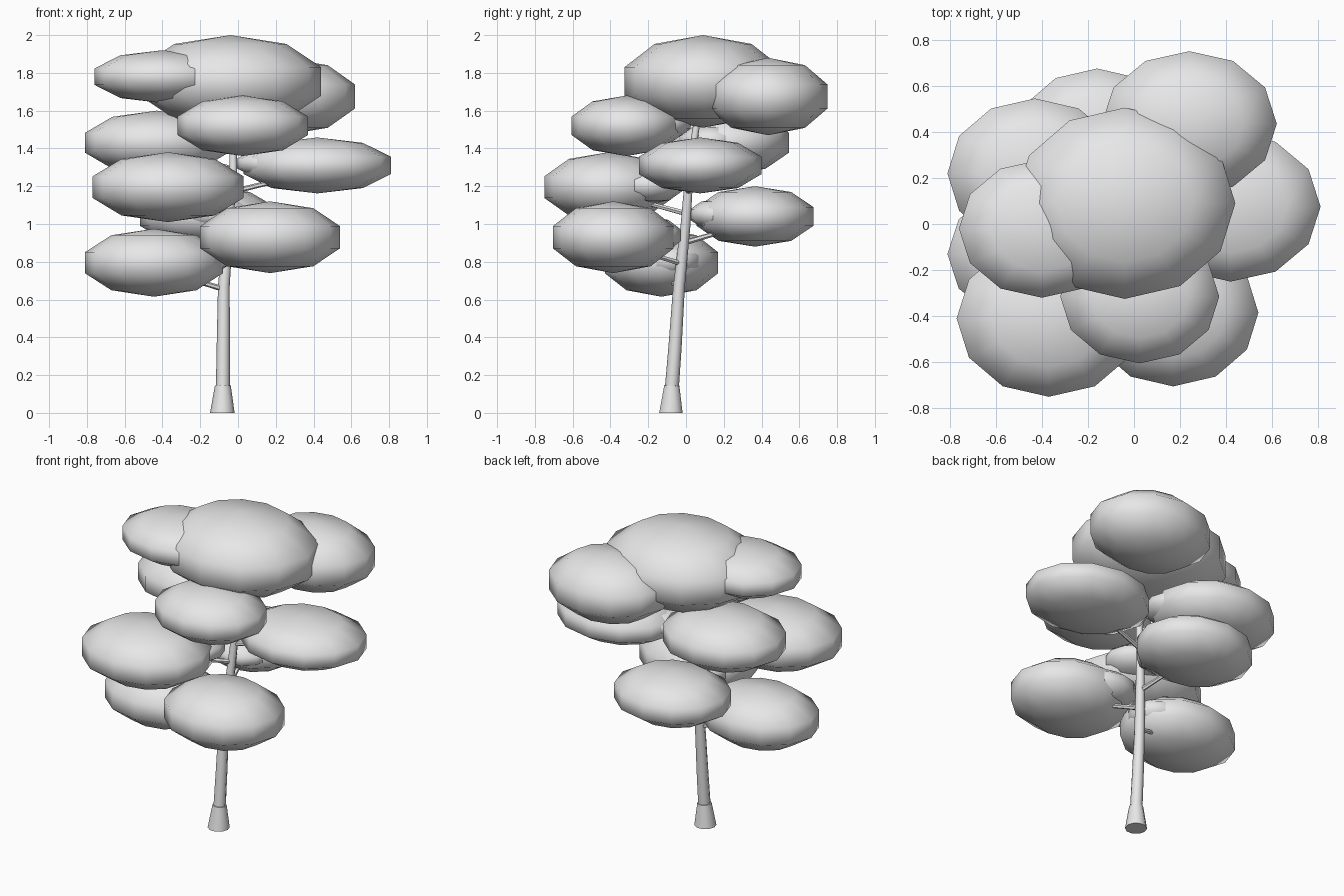
import bpy, bmesh, math
from mathutils import Vector

if "Cube" in bpy.data.objects:
    bpy.data.objects.remove(bpy.data.objects["Cube"])

grey = bpy.data.materials.new("light grey")
grey.diffuse_color = (0.8, 0.8, 0.8, 1)
grey.use_nodes = True
grey.node_tree.nodes["Principled BSDF"].inputs["Base Color"].default_value = grey.diffuse_color


def tube(name, points, radii, sides=8):
    """Capped tube with one ring at each path point."""
    pts = [Vector(p) for p in points]
    bm = bmesh.new()
    rings = []
    for i, (p, r) in enumerate(zip(pts, radii)):
        way = (pts[min(i + 1, len(pts) - 1)] - pts[max(i - 1, 0)]).normalized()
        if i == 0 and p.z == 0:
            way = Vector((0, 0, 1))
        side = way.cross(Vector((0, 1, 0))).normalized()
        up = side.cross(way)
        rings.append([bm.verts.new(p + r * (math.cos(a) * side + math.sin(a) * up))
                      for a in (2 * math.pi * k / sides for k in range(sides))])
    for lo, hi in zip(rings, rings[1:]):
        for k in range(sides):
            j = (k + 1) % sides
            bm.faces.new((lo[k], lo[j], hi[j], hi[k]))
    bm.faces.new(rings[0])
    bm.faces.new(rings[-1])
    bmesh.ops.recalc_face_normals(bm, faces=bm.faces)
    mesh = bpy.data.meshes.new(name)
    bm.to_mesh(mesh)
    bm.free()
    mesh.materials.append(grey)
    obj = bpy.data.objects.new(name, mesh)
    bpy.context.collection.objects.link(obj)
    bpy.context.view_layer.objects.active = obj
    bpy.ops.object.select_all(action='DESELECT')
    obj.select_set(True)
    bpy.ops.object.shade_smooth_by_angle(angle=math.radians(50))


def clump(name, centre, size):
    """Flattened smooth leaf clump; size is the visible half width, depth, height."""
    bpy.ops.mesh.primitive_uv_sphere_add(segments=12, ring_count=5, radius=1)
    obj = bpy.context.object
    obj.name = name
    # the widest ring lies off the equator, so widen to reach the wanted outline
    wide = 1 / math.cos(math.radians(18))
    for v in obj.data.vertices:
        v.co = (centre[0] + v.co.x * size[0] * wide,
                centre[1] + v.co.y * size[1] * wide,
                centre[2] + v.co.z * size[2])
    obj.data.materials.append(grey)
    bpy.ops.object.shade_smooth()


# leaning trunk and its flared foot
path = [(-0.08, -0.075, 0.13), (-0.078, -0.058, 0.35), (-0.075, -0.037, 0.67),
        (-0.05, -0.002, 1.0), (-0.025, 0.02, 1.3), (-0.03, 0.06, 1.55), (-0.04, 0.08, 1.72)]
tube("trunk", path, [0.037, 0.035, 0.031, 0.026, 0.021, 0.017, 0.012])
tube("trunk_foot", [(-0.083, -0.08, 0), (-0.08, -0.075, 0.145)], [0.065, 0.042], 10)


def trunk_at(z):
    for a, b in zip(path, path[1:]):
        if z <= b[2]:
            return Vector(a).lerp(Vector(b), (z - a[2]) / (b[2] - a[2]))
    return Vector(path[-1])


# main leaf clumps: centre, half size
clumps = {
    "lower_left": ((-0.445, -0.13, 0.795), (0.365, 0.30, 0.18)),
    "lower_right": ((0.17, -0.385, 0.93), (0.37, 0.32, 0.19)),
    "lower_back": ((-0.16, 0.365, 1.04), (0.36, 0.31, 0.16)),
    "middle_front": ((-0.37, -0.41, 1.195), (0.40, 0.34, 0.185)),
    "middle_right": ((0.42, 0.075, 1.31), (0.39, 0.325, 0.148)),
    "middle_left": ((-0.43, 0.22, 1.43), (0.38, 0.325, 0.17)),
    "upper_front": ((0.025, -0.315, 1.52), (0.345, 0.29, 0.16)),
    "upper_back": ((0.24, 0.435, 1.675), (0.38, 0.315, 0.205)),
    "upper_left": ((-0.40, -0.02, 1.78), (0.36, 0.30, 0.14)),
}
clump("crown_leaves", (-0.04, 0.09, 1.755), (0.48, 0.415, 0.245))
for name, (centre, size) in clumps.items():
    clump(name + "_leaves", centre, size)
    # smaller inner clump towards the trunk, and the branch that carries both
    start = trunk_at(centre[2] - 0.14)
    inner = Vector(centre).lerp(trunk_at(centre[2]), 0.5)
    inner.z += 0.01
    clump(name + "_inner_leaves", inner, [s * 0.53 for s in size])
    end = Vector(centre) - Vector((0, 0, 0.03))
    tube(name + "_branch", [start, end], [0.015, 0.009], 6)
